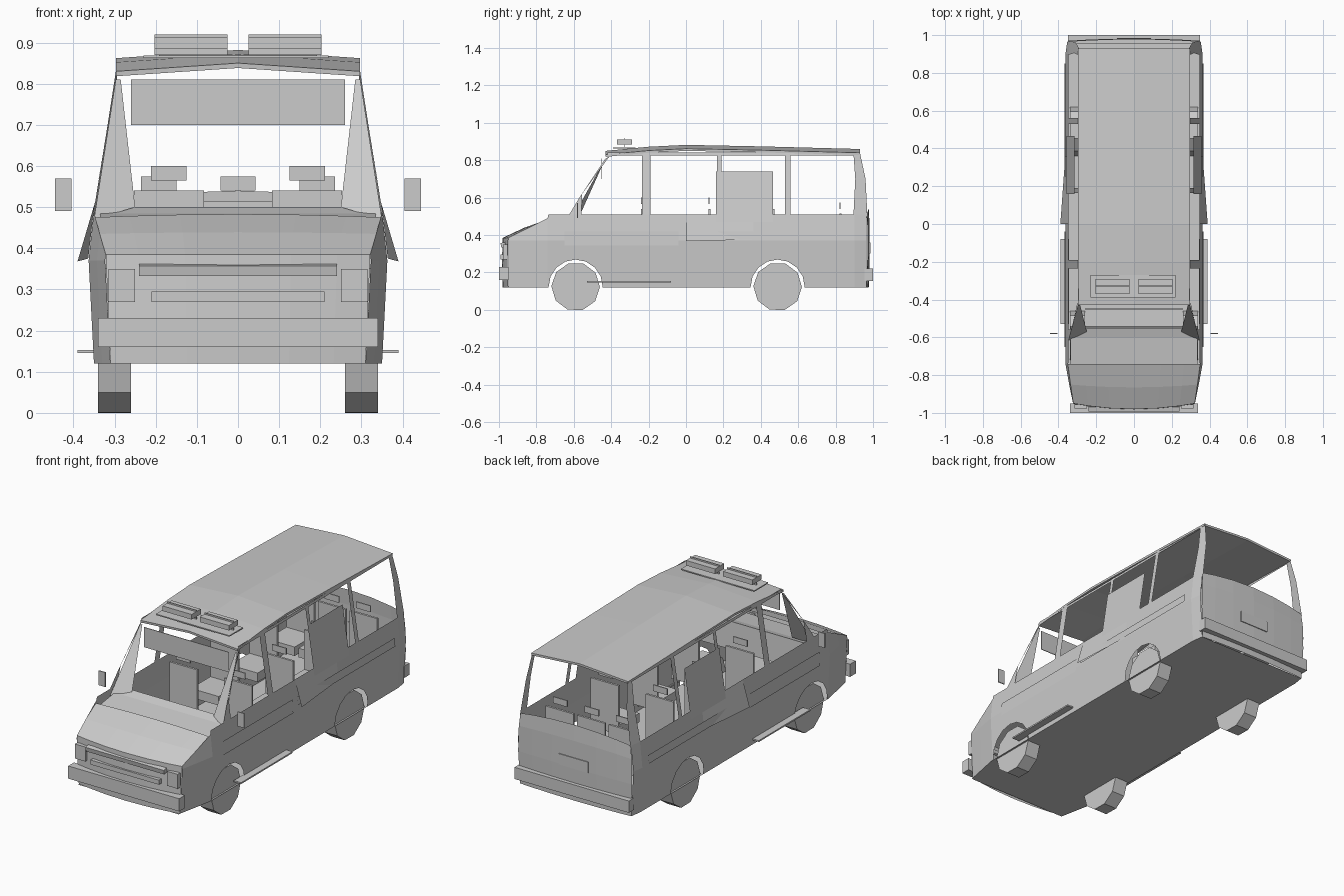
import bpy, bmesh, math
from mathutils import Vector

cube = bpy.data.objects.get("Cube")
if cube:
    bpy.data.objects.remove(cube)

paint = bpy.data.materials.new("plain_grey")
paint.use_nodes = True
GREY = (0.6, 0.6, 0.6, 1)
paint.diffuse_color = GREY
paint.node_tree.nodes["Principled BSDF"].inputs["Base Color"].default_value = GREY

SIDES = (("left", 1), ("right", -1))
WHEELS = (("front", -0.59), ("rear", 0.49))
AXLE_Z, ARCH = 0.124, 0.145


def finish(name, bm):
    mesh = bpy.data.meshes.new(name)
    bm.to_mesh(mesh)
    bm.free()
    mesh.materials.append(paint)
    obj = bpy.data.objects.new(name, mesh)
    bpy.context.collection.objects.link(obj)
    return obj


def sheet(name, rows, out):
    """Skin a grid of points, with its normals facing the out direction."""
    bm = bmesh.new()
    grid = [[bm.verts.new(p) for p in row] for row in rows]
    for a, b in zip(grid, grid[1:]):
        for i in range(len(a) - 1):
            bm.faces.new((a[i], a[i + 1], b[i + 1], b[i]))
    bm.normal_update()
    total = sum((f.normal * f.calc_area() for f in bm.faces), Vector())
    if total.dot(Vector(out)) < 0:
        bmesh.ops.reverse_faces(bm, faces=bm.faces[:])
    return finish(name, bm)


def box(name, low, high, tilt=0):
    bm = bmesh.new()
    bmesh.ops.create_cube(bm, size=1)
    low, high = Vector(low), Vector(high)
    bmesh.ops.scale(bm, vec=high - low, verts=bm.verts)
    obj = finish(name, bm)
    obj.location = (low + high) / 2
    obj.rotation_euler.x = tilt
    return obj


def half_width(y, z):
    """Half the body width at a station: bulged waist, tapered ends and cabin."""
    if z > 0.51:
        w = 0.348 - (z - 0.51) * 0.16
    elif z > 0.37:
        w = 0.363 - (z - 0.37) * 0.107
    else:
        w = 0.35 + (z - 0.12) * 0.052
    return w - max(0, -0.75 - y) * 0.2 - max(0, y - 0.9) * 0.15


def side_strip(name, s, points, lift=0):
    """Sheet on the body side from rows of (y, z)."""
    rows = [[(s * (half_width(y, z) + lift), y, z) for y, z in row] for row in points]
    return sheet(name, rows, (s, 0, 0))


# Body sides with cut wheel arches
stations = [-0.95, -0.85, -0.74, -0.3, 0, 0.25, 0.8, 0.9, 0.965]
for _, c in WHEELS:
    stations += [c + ARCH * math.cos(math.pi * i / 8) for i in range(9)]
    stations += [c - ARCH - 0.001, c + ARCH + 0.001]
stations.sort()


def sill(y):
    for _, c in WHEELS:
        if abs(y - c) <= ARCH:
            return AXLE_Z + math.sqrt(max(0, ARCH ** 2 - (y - c) ** 2))
    return 0.12


def belt(y):
    return 0.51 if y > -0.74 else 0.385 + (y + 0.95) * 0.5


for side, s in SIDES:
    columns = []
    for y in stations:
        lo, hi = sill(y), belt(y)
        columns.append([(y, lo), (y, 0.3), (y, min(0.37, hi - 0.01)), (y, hi)])
    side_strip(side + "_body_side", s, columns)

    # Window pillars and roof rail
    for name, y0, y1 in (("door_pillar", -0.235, -0.19), ("middle_pillar", 0.165, 0.19),
                         ("back_pillar", 0.53, 0.56)):
        side_strip(f"{side}_{name}", s, [[(y0, 0.5), (y1, 0.5)], [(y0, 0.84), (y1, 0.84)]])
    side_strip(side + "_corner_pillar", s,
               [[(0.895, 0.5), (0.97, 0.5)], [(0.905, 0.7), (0.96, 0.7)],
                [(0.895, 0.84), (0.93, 0.84)]])
    side_strip(side + "_roof_rail", s, [[(-0.42, 0.825), (0.93, 0.825)],
                                        [(-0.42, 0.84), (0.93, 0.84)]])
    side_strip(side + "_windscreen_pillar", s,
               [[(-0.63, 0.5), (-0.56, 0.5)], [(-0.57, 0.6), (-0.555, 0.62)],
                [(-0.43, 0.81), (-0.41, 0.82)]])
    sheet(side + "_windscreen_gusset",
          [[(s * 0.35, -0.62, 0.47), (s * 0.25, -0.57, 0.5)],
           [(s * 0.297, -0.43, 0.81), (s * 0.285, -0.43, 0.81)]], (0, -1, 0))

    # Blanked window, side rails and flared door panel
    side_strip(side + "_window_blank", s, [[(0.16, 0.47), (0.465, 0.47)],
                                           [(0.16, 0.74), (0.465, 0.74)]], 0.004)
    side_strip(side + "_sliding_rail", s, [[(0, 0.375), (0.85, 0.375)],
                                           [(0, 0.42), (0.85, 0.42)]], 0.006)
    side_strip(side + "_door_trim", s, [[(-0.65, 0.345), (-0.04, 0.345)],
                                        [(-0.65, 0.42), (-0.04, 0.42)]], 0.005)
    sheet(side + "_flared_panel", [[(s * 0.348, 0, 0.51), (s * 0.348, 0.36, 0.51)],
                                   [(s * 0.39, 0, 0.368), (s * 0.364, 0.36, 0.375)]], (s, 0, 0))

    # Step and mirror
    x0, x1 = sorted((s * 0.345, s * 0.39))
    box(side + "_step", (x0, -0.53, 0.145), (x1, -0.08, 0.153))
    x0, x1 = sorted((s * 0.405, s * 0.445))
    box(side + "_mirror", (x0, -0.583, 0.49), (x1, -0.577, 0.57))

    # Ten-sided wheels
    for axle, y in WHEELS:
        bm = bmesh.new()
        bmesh.ops.create_cone(bm, cap_ends=True, segments=10, radius1=0.13,
                              radius2=0.13, depth=0.08)
        wheel = finish(f"{axle}_{side}_wheel", bm)
        wheel.rotation_euler = (math.radians(18), math.pi / 2, 0)
        bpy.context.view_layer.update()
        # Turn the rim so that a flat rests on the ground
        wheel.rotation_euler = (0, math.pi / 2, 0)
        spin = min(range(36), key=lambda d: abs(min(
            -v.co.x * math.cos(math.radians(d)) + v.co.y * math.sin(math.radians(d))
            for v in wheel.data.vertices) + AXLE_Z))
        for v in wheel.data.vertices:
            a = math.radians(spin)
            v.co.x, v.co.y = (v.co.x * math.cos(a) - v.co.y * math.sin(a),
                              v.co.x * math.sin(a) + v.co.y * math.cos(a))
        wheel.location = (s * 0.3, y, AXLE_Z)

    # Headlamps
    x0, x1 = sorted((s * 0.25, s * 0.315))
    box(side + "_headlamp", (x0, -0.978, 0.27), (x1, -0.955, 0.35))

# Bowed nose, bonnet and tail
ACROSS = (-1, -0.75, -0.4, 0, 0.4, 0.75, 1)


def bowed(name, profile, bow, rise, out):
    """Sheet across the body; each profile point is (y, z) at the edge."""
    rows = []
    for i, (y, z) in enumerate(profile):
        w = half_width(y, z)
        k = i / (len(profile) - 1)
        rows.append([(f * w, y + bow(k) * (1 - f * f), z + rise(k) * (1 - f * f))
                     for f in ACROSS])
    return sheet(name, rows, out)


bowed("nose", [(-0.95, 0.12), (-0.955, 0.23), (-0.95, 0.385)],
      lambda k: -0.03, lambda k: 0, (0, -1, 0))
bowed("bonnet", [(-0.95, 0.385), (-0.85, 0.435), (-0.74, 0.475)],
      lambda k: -0.03 * (1 - k), lambda k: 0.008 * k, (0, 0, 1))
bowed("tail", [(0.965, 0.12), (0.97, 0.3), (0.97, 0.44), (0.965, 0.51)],
      lambda k: 0.012, lambda k: 0.03 * k * k, (0, 1, 0))
box("number_plate", (-0.09, 0.979, 0.3), (0.09, 0.986, 0.36))
box("grille_bar", (-0.21, -0.992, 0.27), (0.21, -0.97, 0.295))
box("grille_top", (-0.24, -0.99, 0.335), (0.24, -0.965, 0.36), 0.2)
box("front_bumper", (-0.34, -1, 0.16), (0.34, -0.95, 0.23))
box("rear_bumper", (-0.35, 0.955, 0.155), (0.35, 1, 0.22))

# Floor and dashboard
sheet("floor", [[(-half_width(y, 0.12), y, 0.12), (half_width(y, 0.12), y, 0.12)]
                for y in (-0.96, -0.75, 0.9, 0.965)], (0, 0, -1))
sheet("dashboard", [[(s * 0.335, y, z) for s in (-1, 1)]
                    for y, z in ((-0.74, 0.465), (-0.6, 0.485), (-0.55, 0.5), (-0.54, 0.35))],
      (0, 0, 1))

# Ridged roof, dropping toward the front
roof_line = ((-0.43, 0.85), (-0.2, 0.872), (0, 0.882), (0.4, 0.874), (0.93, 0.86))
roof = sheet("roof", [[(f * 0.297, y, z - 0.02 * abs(f)) for f in (-1, -0.5, 0, 0.5, 1)]
                      for y, z in roof_line], (0, 0, 1))
shell = roof.modifiers.new("thickness", "SOLIDIFY")
shell.thickness = 0.012

# Roof vents and sun visor
box("vent_base", (-0.23, -0.39, 0.862), (0.22, -0.27, 0.868))
for side, s in SIDES:
    x0, x1 = sorted((s * 0.025, s * 0.203))
    box(side + "_roof_vent", (x0, -0.37, 0.884), (x1, -0.29, 0.912))
    box(side + "_vent_lip", (x0, -0.33, 0.87), (x1, -0.325, 0.92))
box("sun_visor", (-0.26, -0.452, 0.70), (0.26, -0.448, 0.81))


# Seats in four rows
def seat(name, x, y, top):
    box(name + "_cushion", (x - 0.085, y - 0.17, 0.27), (x + 0.085, y, 0.32))
    box(name + "_back", (x - 0.085, y, 0.27), (x + 0.085, y + 0.012, top - 0.06))
    box(name + "_headrest", (x - 0.043, y, top - 0.035), (x + 0.043, y + 0.006, top))


for row, y, places, top in (("front", -0.24, (-0.168, 0.168), 0.6),
                            ("second", 0.12, (-0.168, 0.168), 0.6),
                            ("third", 0.46, (-0.168, 0.168), 0.6),
                            ("rear", 0.82, (-0.193, 0, 0.193), 0.575)):
    for i, x in enumerate(places):
        seat(f"{row}_seat_{i + 1}", x, y, top)
